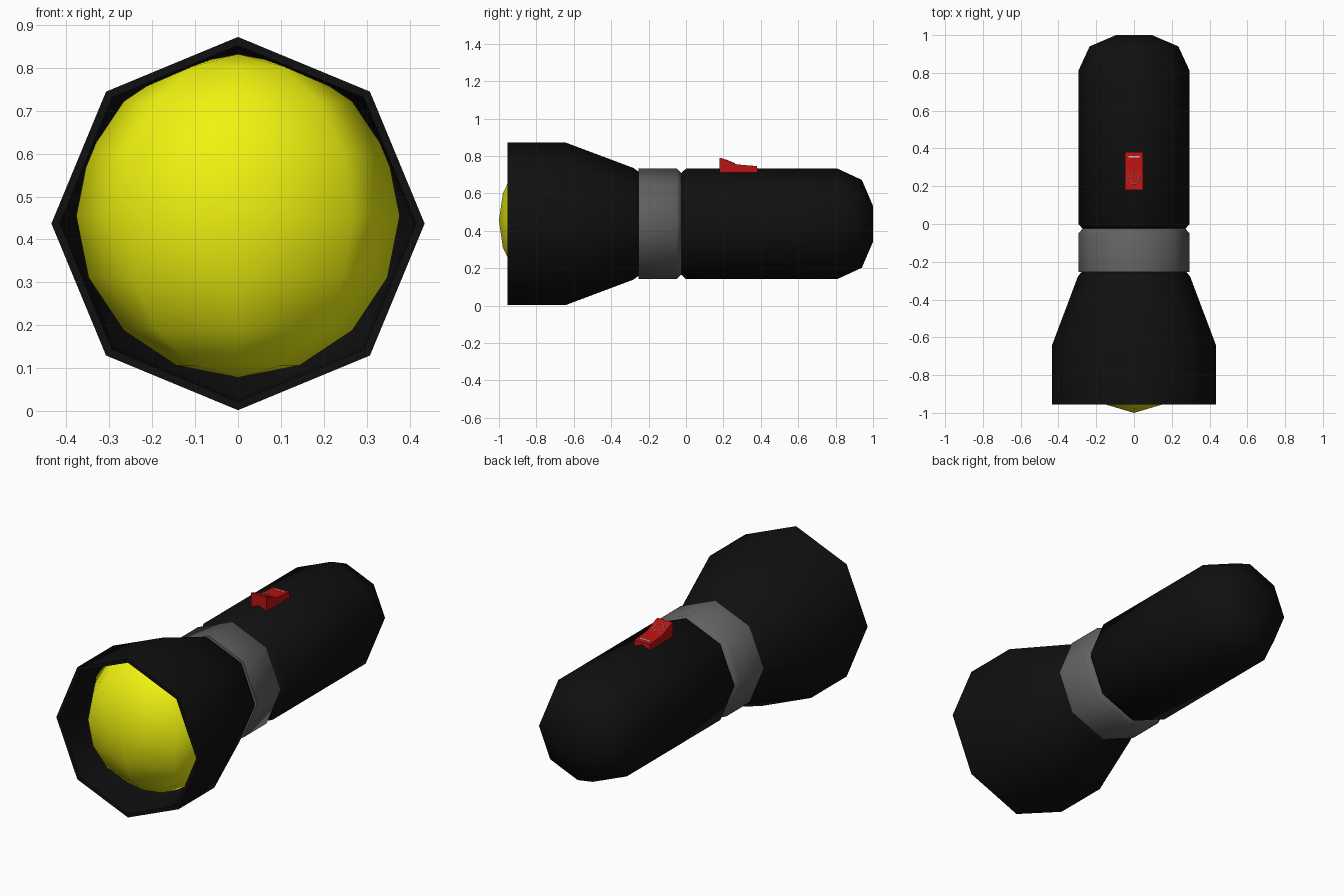
import bpy, bmesh, math
from mathutils import Matrix

if "Cube" in bpy.data.objects:
    bpy.data.objects.remove(bpy.data.objects["Cube"])

AXIS_Z = 0.437


def material(name, rgb):
    m = bpy.data.materials.new(name)
    m.diffuse_color = (*rgb, 1)
    m.use_nodes = True
    m.node_tree.nodes["Principled BSDF"].inputs["Base Color"].default_value = m.diffuse_color
    return m


BLACK = material("black", (0.005, 0.005, 0.005))
GREY = material("dark_grey", (0.12, 0.12, 0.12))
YELLOW = material("yellow", (0.87, 0.9, 0.005))
RED = material("red", (0.5, 0.006, 0.006))
LIGHT = material("light_grey", (0.5, 0.5, 0.5))


def finish(name, bm, mat, smooth=None):
    bmesh.ops.recalc_face_normals(bm, faces=bm.faces[:])
    me = bpy.data.meshes.new(name)
    bm.to_mesh(me)
    bm.free()
    ob = bpy.data.objects.new(name, me)
    bpy.context.collection.objects.link(ob)
    me.materials.append(mat)
    if smooth:
        bpy.ops.object.select_all(action='DESELECT')
        ob.select_set(True)
        bpy.context.view_layer.objects.active = ob
        bpy.ops.object.shade_smooth_by_angle(angle=math.radians(smooth))
    return ob


def lathe(name, profile, mat, sides=8):
    """Turn a (y, radius) profile around the torch axis and cap both ends."""
    bm = bmesh.new()
    rings = []
    for y, r in profile:
        angles = [2 * math.pi * k / sides for k in range(sides)]
        rings.append([bm.verts.new((r * math.cos(a), y, AXIS_Z + r * math.sin(a))) for a in angles])
    for a, b in zip(rings, rings[1:]):
        for k in range(sides):
            n = (k + 1) % sides
            bm.faces.new((a[k], a[n], b[n], b[k]))
    bm.faces.new(rings[0])
    bm.faces.new(rings[-1])
    return finish(name, bm, mat, 50)


# Hollow flared head: inner cup floor, rim, then outer wall
lathe("head", [(-0.45, 0.30), (-0.645, 0.405), (-0.72, 0.408), (-0.955, 0.415),
               (-0.955, 0.435), (-0.645, 0.435), (-0.28, 0.298), (-0.25, 0.275)], BLACK)

# Collar and handle with a small groove between them
lathe("collar", [(-0.255, 0.295), (-0.05, 0.295), (-0.025, 0.272)], GREY)
lathe("handle", [(-0.025, 0.272), (0.0, 0.295), (0.81, 0.295),
                 (0.94, 0.235), (1.0, 0.095)], BLACK)

# Flattened dome of the lamp
bm = bmesh.new()
bmesh.ops.create_uvsphere(bm, u_segments=8, v_segments=8, radius=1,
                          matrix=Matrix.Translation((0, -0.73, 0.455)) @ Matrix.Diagonal((0.377, 0.27, 0.377, 1)))
finish("lamp_dome", bm, YELLOW, 60)

# Rocker switch: side profile extruded across x
bm = bmesh.new()
side = [(0.18, 0.69), (0.18, 0.79), (0.20, 0.785), (0.27, 0.755), (0.38, 0.745), (0.385, 0.69)]
face = bm.faces.new([bm.verts.new((-0.047, y, z)) for y, z in side])
ext = bmesh.ops.extrude_face_region(bm, geom=[face], use_keep_orig=True)
bmesh.ops.translate(bm, vec=(0.094, 0, 0),
                    verts=[v for v in ext["geom"] if isinstance(v, bmesh.types.BMVert)])
finish("switch", bm, RED)

# Switch marks: a bar for on, a ring for off
bm = bmesh.new()
bmesh.ops.create_cube(bm, size=1, matrix=Matrix.Translation((0, 0.355, 0.747))
                      @ Matrix.Rotation(-0.09, 4, 'X') @ Matrix.Diagonal((0.06, 0.008, 0.004, 1)))
finish("on_mark", bm, LIGHT)

bpy.ops.mesh.primitive_torus_add(major_radius=0.026, minor_radius=0.0025, major_segments=24,
                                 minor_segments=6, location=(0, 0.235, 0.770), rotation=(-0.405, 0, 0))
ring = bpy.context.object
ring.name = "off_mark"
ring.data.materials.append(LIGHT)
